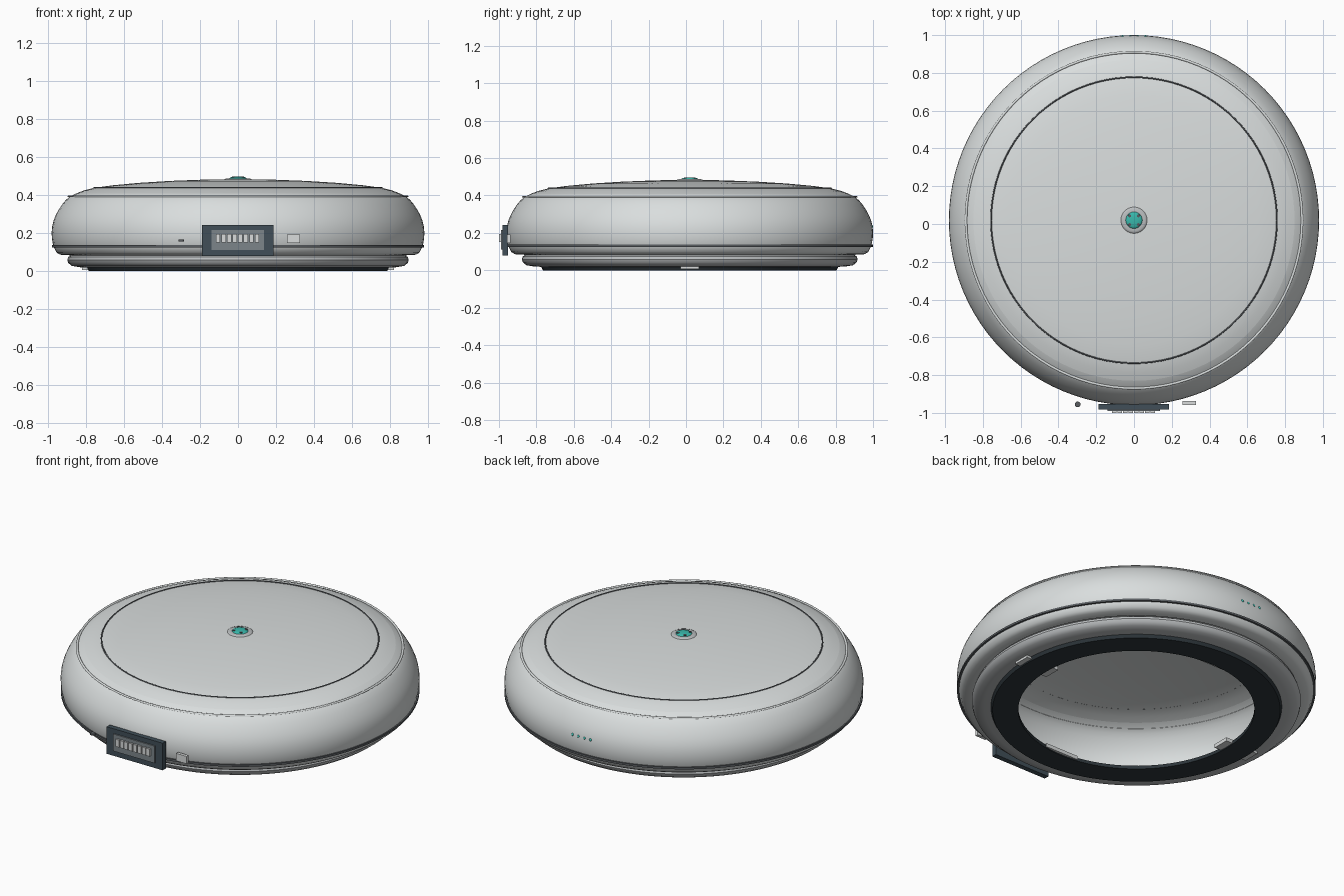
import bpy, bmesh, math
from mathutils import Matrix, Vector

if "Cube" in bpy.data.objects:
    bpy.data.objects.remove(bpy.data.objects["Cube"])

CY = 0.02  # centre line of the round body


def mat(name, r, g, b):
    m = bpy.data.materials.new(name)
    m.diffuse_color = (r, g, b, 1)
    m.use_nodes = True
    m.node_tree.nodes["Principled BSDF"].inputs["Base Color"].default_value = m.diffuse_color
    return m


SHELL = mat("light grey shell", 0.70, 0.73, 0.73)
TRIM = mat("mid grey trim", 0.50, 0.52, 0.53)
RUBBER = mat("black rubber", 0.026, 0.036, 0.043)
SEAM = mat("dark grey seam", 0.10, 0.11, 0.12)
FRAME = mat("slate frame", 0.052, 0.078, 0.098)
PLATE = mat("grey plate", 0.20, 0.235, 0.255)
PALE = mat("pale contact", 0.70, 0.72, 0.72)
TEAL = mat("teal light", 0.04, 0.48, 0.41)


def finish(name, bm, material, angle=35):
    me = bpy.data.meshes.new(name)
    bm.to_mesh(me)
    bm.free()
    ob = bpy.data.objects.new(name, me)
    bpy.context.collection.objects.link(ob)
    me.materials.append(material)
    bpy.ops.object.select_all(action='DESELECT')
    ob.select_set(True)
    bpy.context.view_layer.objects.active = ob
    bpy.ops.object.shade_smooth_by_angle(angle=math.radians(angle))
    return ob


def lathe(name, profile, material, closed=False, n=96, angle=35):
    """Spin an (r, z) profile, listed bottom to top on the outside."""
    bm = bmesh.new()
    rings = []
    for r, z in profile:
        if r == 0:
            rings.append([bm.verts.new((0, CY, z))] * n)
        else:
            rings.append([bm.verts.new((r * math.cos(2 * math.pi * j / n),
                                        CY + r * math.sin(2 * math.pi * j / n), z))
                          for j in range(n)])
    pairs = list(zip(rings, rings[1:])) + ([(rings[-1], rings[0])] if closed else [])
    for a, b in pairs:
        for j in range(n):
            k = (j + 1) % n
            bm.faces.new(list(dict.fromkeys((a[j], a[k], b[k], b[j]))))
    return finish(name, bm, material, angle)


def bead(name, r, z, minor, material):
    """Thin half-round bead lying on the outside of the shell."""
    prof = [(r + minor * math.cos(t * math.pi / 6), z + minor * math.sin(t * math.pi / 6))
            for t in range(7)]
    return lathe(name, prof, material, angle=60)


def box(name, x, y, z, material):
    bm = bmesh.new()
    size = Vector((x[1] - x[0], y[1] - y[0], z[1] - z[0]))
    mid = Vector((sum(x) / 2, sum(y) / 2, sum(z) / 2))
    bmesh.ops.create_cube(bm, size=1, matrix=Matrix.Translation(mid) @ Matrix.Diagonal((*size, 1)))
    return finish(name, bm, material)


def disc(name, x, y, z, r, h, material):
    bm = bmesh.new()
    bmesh.ops.create_cone(bm, cap_ends=True, segments=24, radius1=r, radius2=r, depth=h,
                          matrix=Matrix.Translation((x, y, z)))
    return finish(name, bm, material)


# main hollow shell
lathe("body_side", [(0.885, 0.083), (0.935, 0.086), (0.955, 0.098), (0.966, 0.12), (0.974, 0.145),
                    (0.979, 0.175), (0.98, 0.205), (0.977, 0.235), (0.970, 0.265), (0.958, 0.295),
                    (0.943, 0.323), (0.925, 0.35), (0.906, 0.373), (0.885, 0.391),
                    (0.85, 0.409)], SHELL)
lathe("top_cap", [(0.85, 0.409), (0.81, 0.424), (0.76, 0.437), (0.66, 0.451),
                  (0.52, 0.464), (0.36, 0.474), (0.18, 0.481), (0, 0.484)], SHELL)
bead("shoulder_bead", 0.890, 0.390, 0.007, SHELL)
bead("cap_seam", 0.757, 0.4375, 0.004, SEAM)
lathe("waist_band", [(0.966, 0.125), (0.979, 0.125), (0.979, 0.137), (0.970, 0.137)], SEAM)

# stepped base and rubber foot ring
lathe("base_tier", [(0.78, 0.018), (0.83, 0.020), (0.873, 0.027), (0.892, 0.042), (0.898, 0.058),
                    (0.893, 0.074), (0.875, 0.086)], TRIM)
lathe("foot_ring", [(0.645, 0.0), (0.785, 0.0), (0.795, 0.02), (0.645, 0.02)],
      RUBBER, closed=True)

# grip pads set across the foot ring
for name, dx, dy in (("right", 0.71, 0), ("left", -0.71, 0), ("back", 0, 0.68), ("front", 0, -0.68)):
    box(f"pad_{name}", (dx - 0.11, dx + 0.11), (CY + dy - 0.05, CY + dy + 0.05),
        (0.006, 0.028), PALE)

# sensor button on top
lathe("button_rim", [(0.072, 0.478), (0.069, 0.484), (0.058, 0.488), (0.044, 0.488)], TRIM, n=40,
      angle=60)
lathe("button_lens", [(0.046, 0.484), (0.043, 0.490), (0.034, 0.494), (0.02, 0.496), (0, 0.497)],
      TEAL, n=32, angle=60)
for i in range(4):
    a = math.pi / 2 * i + math.pi / 4
    disc(f"button_dot_{i}", 0.033 * math.cos(a), CY + 0.033 * math.sin(a), 0.493, 0.008, 0.006, SEAM)

# front connector panel
box("connector_frame", (-0.188, 0.186), (-0.982, -0.952), (0.08, 0.243), FRAME)
box("connector_plate", (-0.14, 0.137), (-0.989, -0.975), (0.112, 0.215), PLATE)
for i in range(8):
    x = -0.105 + i * 0.0293
    box(f"contact_{i}", (x - 0.0115, x + 0.0115), (-1.0, -0.985), (0.15, 0.194), PALE)

# front button and small port
box("side_button", (0.257, 0.327), (-0.957, -0.938), (0.147, 0.192), PALE)
disc("front_port", -0.298, -0.955, 0.161, 0.015, 0.01, SEAM)

# rear status lights
for i in range(4):
    bm = bmesh.new()
    bmesh.ops.create_uvsphere(bm, u_segments=12, v_segments=8, radius=0.009,
                              matrix=Matrix.Translation((-0.06 + 0.04 * i, 0.991, 0.234)))
    finish(f"status_light_{i}", bm, TEAL, 60)
